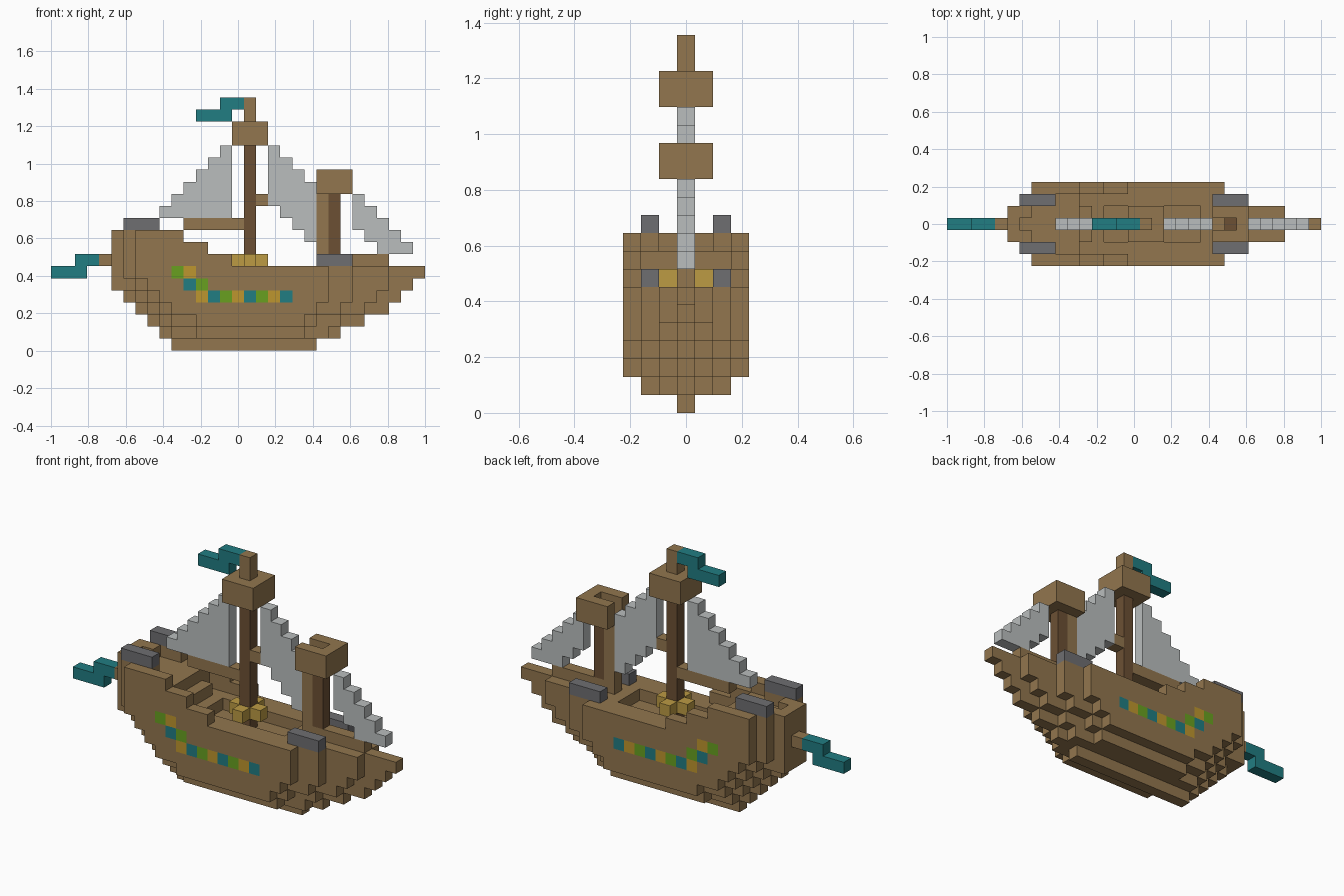
import bpy, bmesh, math
from mathutils import Vector

if "Cube" in bpy.data.objects:
    bpy.data.objects.remove(bpy.data.objects["Cube"])

S = 2 / 31  # size of one block


def material(name, rgb):
    col = [(c / 255 / 12.92 if c < 11 else ((c / 255 + 0.055) / 1.055) ** 2.4) for c in rgb] + [1]
    m = bpy.data.materials.new(name)
    m.use_nodes = True
    m.diffuse_color = col
    m.node_tree.nodes["Principled BSDF"].inputs["Base Color"].default_value = col
    return m


MATS = {
    "wood": material("wood_brown", (146, 118, 78)),
    "dark": material("dark_wood", (108, 80, 52)),
    "sail": material("sail_grey", (186, 190, 190)),
    "iron": material("iron_grey", (110, 110, 113)),
    "teal": material("teal", (33, 125, 130)),
    "green": material("green", (104, 160, 32)),
    "yellow": material("ochre_yellow", (190, 150, 46)),
    "gold": material("gold", (188, 155, 68)),
}


def box(x, y, z, color):
    """Block cells for half-open x and z ranges and an inclusive y range."""
    return {(i, j, k): color for i in range(*x) for j in range(y[0], y[1] + 1) for k in range(*z)}


def build(name, cells):
    """Mesh the outer skin of a set of block cells and merge flat areas."""
    bm = bmesh.new()
    colors = list(dict.fromkeys(cells.values()))
    corners = {}

    def vert(p):
        key = tuple(round(c) for c in p)
        if key not in corners:
            corners[key] = bm.verts.new((key[0] / 2 * S - 1, key[1] / 2 * S, key[2] / 2 * S))
        return corners[key]

    for (i, j, k), color in cells.items():
        centre = Vector((2 * i + 1, 2 * j, 2 * k + 1))
        for axis in range(3):
            for sign in (-1, 1):
                n = Vector((0, 0, 0))
                n[axis] = sign
                if (i + int(n.x), j + int(n.y), k + int(n.z)) in cells:
                    continue
                u = Vector((n.z, n.x, n.y))
                v = n.cross(u)
                quad = [centre + n + u * a + v * b for a, b in ((1, 1), (-1, 1), (-1, -1), (1, -1))]
                f = bm.faces.new([vert(p) for p in quad])
                f.material_index = colors.index(color)
    bmesh.ops.dissolve_limit(bm, angle_limit=math.radians(1), verts=bm.verts[:],
                             edges=bm.edges[:], delimit={"MATERIAL"})
    mesh = bpy.data.meshes.new(name)
    bm.to_mesh(mesh)
    bm.free()
    for c in colors:
        mesh.materials.append(MATS[c])
    bpy.context.collection.objects.link(bpy.data.objects.new(name, mesh))


# Hull: for each distance from the centre line, the first row and the x span of each row
LAYERS = [
    (0, [(10, 22), (9, 24), (8, 26), (7, 28), (6, 29), (5, 30), (5, 31)]),
    (1, [(10, 23), (9, 24), (8, 26), (7, 27), (5, 28), (5, 28)]),
    (2, [(12, 21), (10, 22), (9, 24), (8, 25), (7, 25), (6, 25)]),
    (3, [(12, 21), (10, 22), (9, 23), (8, 23), (7, 23)]),
]
hull = {}
for side, (first, rows) in enumerate(LAYERS):
    first = (0, 1, 1, 2)[side]
    for r, span in enumerate(LAYERS[side][1]):
        for y in {side, -side}:
            hull.update(box(span, (y, y), (first + r, first + r + 1), "wood"))

# Stern castle, side rails and transom
hull.update(box((6, 11), (-2, 2), (7, 9), "wood"))
for y in (-1, 1):
    hull.update(box((7, 15), (3 * y, 3 * y), (7, 8), "wood"))
    hull.update(box((7, 13), (3 * y, 3 * y), (8, 9), "wood"))
    hull.update(box((7, 11), (3 * y, 3 * y), (9, 10), "wood"))
    hull.update(box((6, 9), (2 * y, 2 * y), (9, 10), "wood"))
    hull.update(box((5, 7), (y, y), (7, 10), "wood"))
hull.update(box((5, 6), (0, 0), (7, 10), "wood"))

# Open well amidships, stairs and bow beam
for cell in box((13, 21), (-1, 1), (6, 7), "wood"):
    hull.pop(cell, None)
hull.update(box((11, 12), (-1, 1), (7, 8), "wood"))
hull.update(box((22, 28), (0, 0), (7, 8), "wood"))

# Painted garland on both sides
garland = [(12 + n, 4, c) for n, c in enumerate(
    ["yellow", "teal", "green", "yellow", "teal", "green", "yellow", "teal"])]
garland += [(11, 5, "teal"), (12, 5, "green"), (10, 6, "green"), (11, 6, "yellow")]
for x, z, c in garland:
    for y in (-3, 3):
        hull[(x, y, z)] = c
build("hull", hull)

# Iron rail blocks
for label, x, z in (("stern", 6, 10), ("bow", 22, 7)):
    for side, y in (("right", -2), ("left", 2)):
        build(f"{label}_rail_{side}", box((x, x + 3), (y, y), (z, z + 1), "iron"))

# Main mast, lookout, boom and gold collar
build("main_mast", box((16, 17), (0, 0), (6, 17), "dark"))
build("main_lookout", box((15, 18), (-1, 1), (17, 19), "wood"))
build("main_mast_top", box((16, 17), (0, 0), (19, 21), "wood"))
build("boom", box((11, 16), (0, 0), (10, 11), "wood"))
build("sail_peg", box((17, 18), (0, 0), (12, 13), "wood"))
for n, (x, y) in enumerate(((15, 0), (17, 0), (16, -1), (16, 1))):
    build(f"gold_collar_{n + 1}", box((x, x + 1), (y, y), (7, 8), "gold"))

# Fore mast with a notched lookout
build("fore_mast", box((23, 24), (0, 0), (7, 14), "dark"))
build("fore_mast_brace", box((22, 23), (0, 0), (8, 13), "wood"))
lookout = box((22, 25), (-1, 1), (13, 15), "wood")
for cell in box((22, 24), (0, 0), (13, 15), "wood"):
    lookout.pop(cell)
build("fore_lookout", lookout)


# Stepped sails
def sail(name, columns, bottom, top):
    cells = {}
    for x in range(*columns):
        cells.update(box((x, x + 1), (0, 0), (bottom(x), top(x)), "sail"))
    build(name, cells)


sail("aft_sail", (9, 15), lambda x: 11, lambda x: x + 3)
sail("middle_sail", (18, 22), lambda x: 30 - x, lambda x: 35 - x)
sail("bow_sail", (25, 30), lambda x: max(8, 35 - x), lambda x: 38 - x)

# Flags
build("mast_flag", box((14, 16), (0, 0), (20, 21), "teal") | box((12, 15), (0, 0), (19, 20), "teal"))
build("stern_flag", box((2, 4), (0, 0), (7, 8), "teal") | box((0, 3), (0, 0), (6, 7), "teal"))
build("stern_flag_pole", box((4, 5), (0, 0), (7, 8), "wood"))
